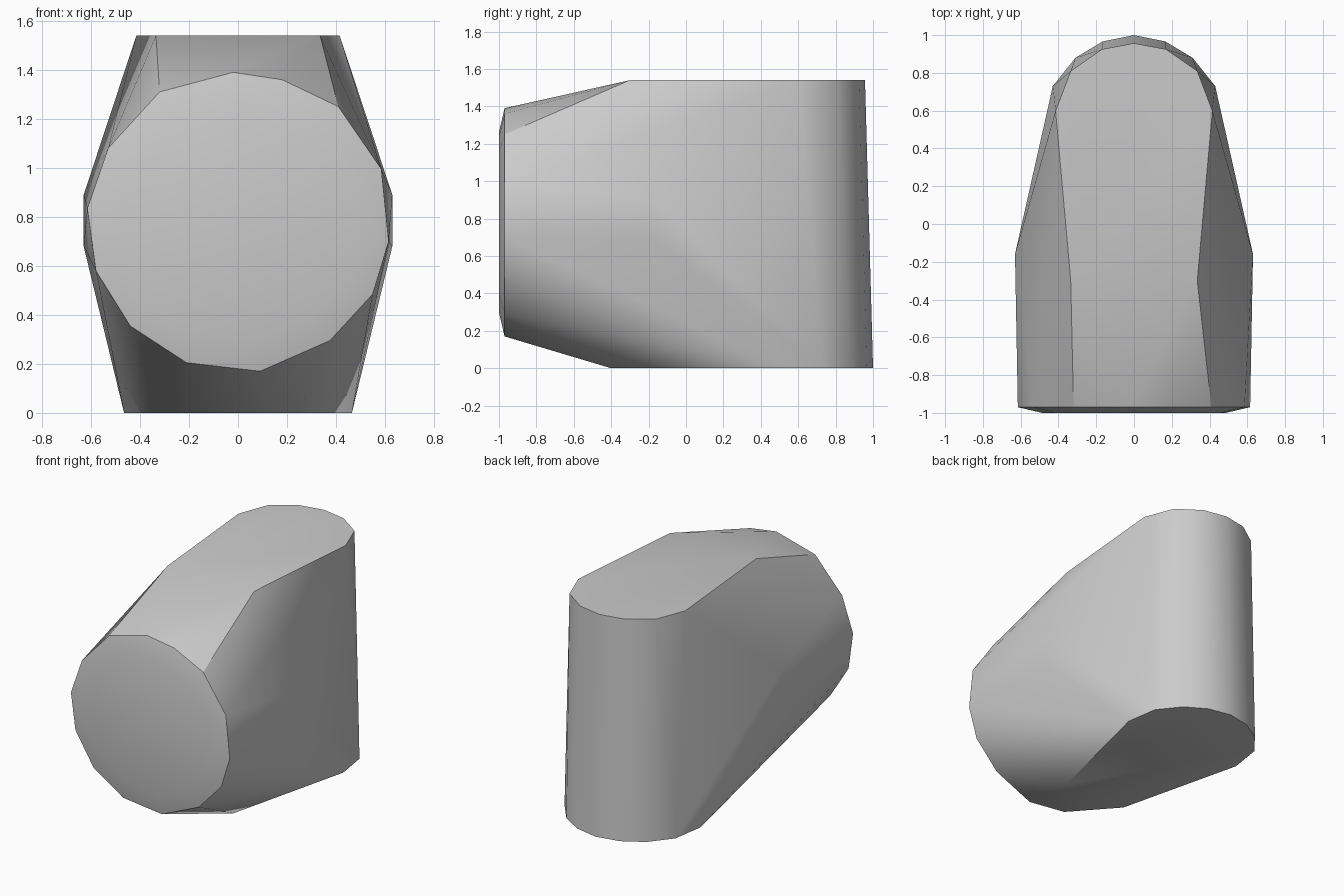
import bpy
import bmesh
import math

cube = bpy.data.objects.get("Cube")
if cube:
    bpy.data.objects.remove(cube, do_unlink=True)

HEIGHT = 1.54


def mirrored(points):
    """Return the points together with their copies across x = 0."""
    return points + [(-x, y, z) for x, y, z in points if x > 0]


# Front cap: slightly irregular round rim with a shallow bevel
cap_rim = [(-.02, 1.39), (.18, 1.36), (.41, 1.25), (.585, .995), (.615, .7),
           (.55, .485), (.375, .295), (.09, .17), (-.21, .205), (-.44, .355),
           (-.58, .58), (-.615, .835), (-.53, 1.08), (-.32, 1.31)]
cap_middle = 0.78
points = [(x, -.97, z) for x, z in cap_rim]
points += [(x * .79, -1, cap_middle + (z - cap_middle) * .79) for x, z in cap_rim]

# Flat top and base outlines, round at the back and straight at the front
top_outline = [(.335, -.3), (.415, .6), (.335, .81), (.17, .925), (0, .957)]
base_outline = [(.245, -.4), (.465, .5), (.43, .73), (.31, .88), (.165, .967), (0, 1)]
points += mirrored([(x, y, HEIGHT) for x, y in top_outline])
points += mirrored([(x, y, 0) for x, y in base_outline])

# Widest point of each flank
points += mirrored([(.63, -.16, z) for z in (.68, .89)])

# Wrap everything in one convex skin
bm = bmesh.new()
for p in points:
    bm.verts.new(p)
bmesh.ops.convex_hull(bm, input=bm.verts)
loose = [v for v in bm.verts if not v.link_faces]
bmesh.ops.delete(bm, geom=loose, context='VERTS')
bmesh.ops.dissolve_limit(bm, angle_limit=math.radians(.5),
                         verts=bm.verts, edges=bm.edges)
bmesh.ops.recalc_face_normals(bm, faces=bm.faces)
mesh = bpy.data.meshes.new("rounded_block")
bm.to_mesh(mesh)
bm.free()

block = bpy.data.objects.new("rounded_block", mesh)
bpy.context.collection.objects.link(block)

# Plain grey finish
grey = bpy.data.materials.new("plain_grey")
grey.use_nodes = True
colour = (.6, .6, .6, 1)
grey.diffuse_color = colour
grey.node_tree.nodes["Principled BSDF"].inputs["Base Color"].default_value = colour
mesh.materials.append(grey)

bpy.ops.object.select_all(action='DESELECT')
block.select_set(True)
bpy.context.view_layer.objects.active = block
bpy.ops.object.shade_smooth_by_angle(angle=math.radians(30))
